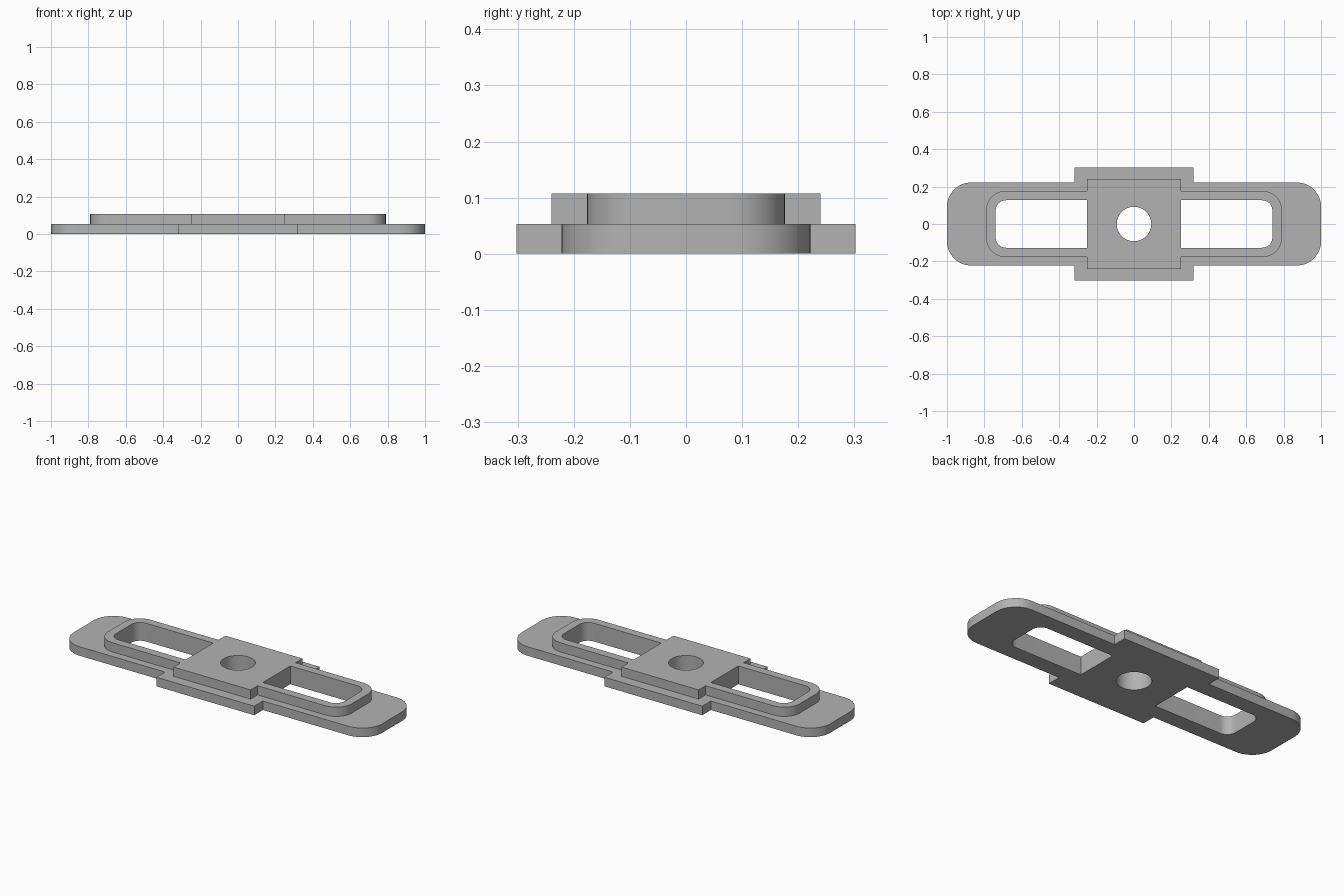
import bpy
import bmesh
from math import cos, sin, pi, radians

cube = bpy.data.objects.get("Cube")
if cube:
    bpy.data.objects.remove(cube, do_unlink=True)

STEP, TOP = 0.053, 0.107      # heights of the two tiers
ARC = 12                      # segments per rounded corner


def corner(x, y, r):
    """Rounded corner in the +x +y quadrant, running counter-clockwise."""
    return [(x - r + r * cos(a), y - r + r * sin(a))
            for a in (pi / 2 * i / ARC for i in range(ARC + 1))]


def cross_outline(length, width, radius, hub_x, hub_y):
    """Rounded bar with a wider square hub, mirrored from one quadrant."""
    q = corner(length, width, radius) + [(hub_x, width), (hub_x, hub_y)]
    half = q + [(-x, y) for x, y in reversed(q)]
    return half + [(-x, -y) for x, y in half]


def window(side):
    """Slot with rounded outer corners and a square inner end."""
    outer = corner(0.74, 0.127, 0.055)
    pts = outer + [(0.25, 0.127), (0.25, -0.127)]
    pts += [(x, -y) for x, y in reversed(outer)]
    return [(side * x, y) for x, y in pts]


def circle(r, n=64):
    return [(r * cos(2 * pi * i / n), r * sin(2 * pi * i / n)) for i in range(n)]


bm = bmesh.new()


def ring(points, z):
    return [bm.verts.new((x, y, z)) for x, y in points]


def wall(points, z0, z1):
    low, high = ring(points, z0), ring(points, z1)
    for i in range(len(points)):
        bm.faces.new((low[i - 1], low[i], high[i], high[i - 1]))


def flat(loops, z):
    """Flat face bounded by the first loop, with the other loops as holes."""
    edges = []
    for points in loops:
        vs = ring(points, z)
        edges += [bm.edges.new((vs[i - 1], vs[i])) for i in range(len(vs))]
    bmesh.ops.triangle_fill(bm, edges=edges, use_beauty=True,
                            use_dissolve=False, normal=(0, 0, 1))


base = cross_outline(1.0, 0.222, 0.13, 0.317, 0.302)
raised = cross_outline(0.79, 0.176, 0.1, 0.25, 0.24)
holes = [window(1), window(-1), circle(0.092)]

# Underside, ledge and upper surface
flat([base] + holes, 0)
flat([base, raised], STEP)
flat([raised] + holes, TOP)

# Outer walls of both tiers, and walls of the openings
wall(base, 0, STEP)
wall(raised, STEP, TOP)
for hole in holes:
    wall(hole, 0, TOP)

bmesh.ops.remove_doubles(bm, verts=bm.verts[:], dist=0.0001)
bmesh.ops.recalc_face_normals(bm, faces=bm.faces[:])
mesh = bpy.data.meshes.new("slotted_plate")
bm.to_mesh(mesh)
bm.free()

plate = bpy.data.objects.new("slotted_plate", mesh)
bpy.context.collection.objects.link(plate)

# Plain grey
grey = bpy.data.materials.new("plain_grey")
grey.use_nodes = True
colour = (0.45, 0.45, 0.45, 1)
grey.diffuse_color = colour
grey.node_tree.nodes["Principled BSDF"].inputs["Base Color"].default_value = colour
mesh.materials.append(grey)

bpy.ops.object.select_all(action='DESELECT')
plate.select_set(True)
bpy.context.view_layer.objects.active = plate
bpy.ops.object.shade_smooth_by_angle(angle=radians(30))
